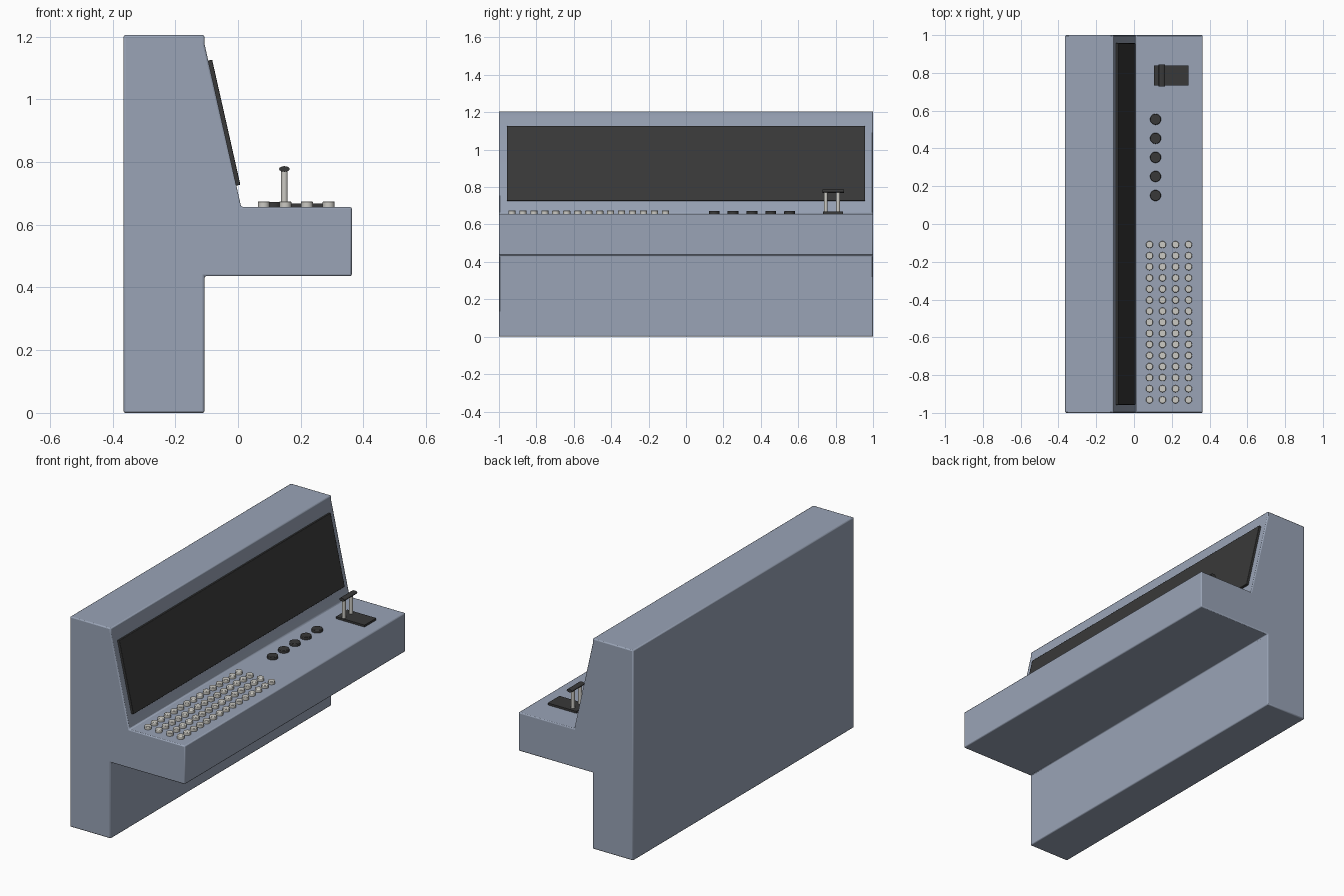
import bpy, math
from mathutils import Vector

if "Cube" in bpy.data.objects:
    bpy.data.objects.remove(bpy.data.objects["Cube"], do_unlink=True)


def material(name, rgb):
    mat = bpy.data.materials.new(name)
    mat.use_nodes = True
    mat.diffuse_color = (*rgb, 1)
    mat.node_tree.nodes["Principled BSDF"].inputs["Base Color"].default_value = (*rgb, 1)
    return mat


BLUE = material("blue grey", (0.32, 0.37, 0.47))
DARK = material("charcoal", (0.04, 0.04, 0.04))
PALE = material("pale grey", (0.6, 0.59, 0.55))


def finish(obj, name, mat, bevel=0, segments=2):
    obj.name = name
    obj.data.materials.clear()
    obj.data.materials.append(mat)
    if bevel:
        mod = obj.modifiers.new("Bevel", "BEVEL")
        mod.width, mod.segments = bevel, segments
    bpy.ops.object.select_all(action="DESELECT")
    obj.select_set(True)
    bpy.context.view_layer.objects.active = obj
    bpy.ops.object.shade_smooth_by_angle(angle=math.radians(40))
    return obj


def extrude(name, profile, half, mat, bevel):
    """Extrude an x-z profile along y."""
    n = len(profile)
    verts = [(x, y, z) for y in (-half, half) for x, z in profile]
    faces = [tuple(range(n)), tuple(reversed(range(n, 2 * n)))]
    faces += [(i, i + n, (i + 1) % n + n, (i + 1) % n) for i in range(n)]
    mesh = bpy.data.meshes.new(name)
    mesh.from_pydata(verts, [], faces)
    obj = bpy.data.objects.new(name, mesh)
    bpy.context.collection.objects.link(obj)
    return finish(obj, name, mat, bevel)


def cylinder(name, x, y, bottom, top, radius, mat, sides=16, bevel=0):
    bpy.ops.mesh.primitive_cylinder_add(vertices=sides, radius=radius, depth=top - bottom,
                                        location=(x, y, (top + bottom) / 2))
    return finish(bpy.context.object, name, mat, bevel)


DECK = 0.657

# Console body: pedestal, overhanging desk and sloped upper panel
body = [(-0.365, 0), (-0.107, 0), (-0.107, 0.436), (0.363, 0.436), (0.363, DECK),
        (0.01, DECK), (-0.107, 1.178), (-0.107, 1.205), (-0.365, 1.205)]
extrude("console_body", body, 1, BLUE, 0.006)

# Screen slab lying on the slope
low, high = Vector((-0.005, 0.725)), Vector((-0.095, 1.124))
out = Vector((0.0125, 0.0027))
extrude("screen", [low - out, low + out, high + out, high - out], 0.957, DARK, 0.002)

# Keyboard grid
for row in range(15):
    for col in range(4):
        cylinder(f"key_{row}_{col}", 0.082 + col * 0.069, -0.931 + row * 0.0587,
                 DECK - 0.005, 0.675, 0.019, PALE, 16, 0.003)

# Row of dials
for i in range(5):
    cylinder(f"dial_{i}", 0.114, 0.151 + i * 0.1008, DECK - 0.005, 0.673, 0.029, DARK, 20, 0.003)

# Lever base plate
bpy.ops.mesh.primitive_cube_add(size=1, location=(0.198, 0.786, 0.661))
bpy.context.object.scale = (0.182, 0.106, 0.015)
finish(bpy.context.object, "lever_base", DARK)

# Lever posts and cross handle
for side, y in (("right", 0.747), ("left", 0.813)):
    cylinder(f"lever_post_{side}", 0.148, y, 0.66, 0.777, 0.0105, PALE)
bpy.ops.mesh.primitive_cylinder_add(vertices=12, radius=1, depth=1, location=(0.148, 0.787, 0.778),
                                    rotation=(math.pi / 2, 0, 0))
bpy.context.object.scale = (0.017, 0.009, 0.116)
finish(bpy.context.object, "lever_handle", DARK)
